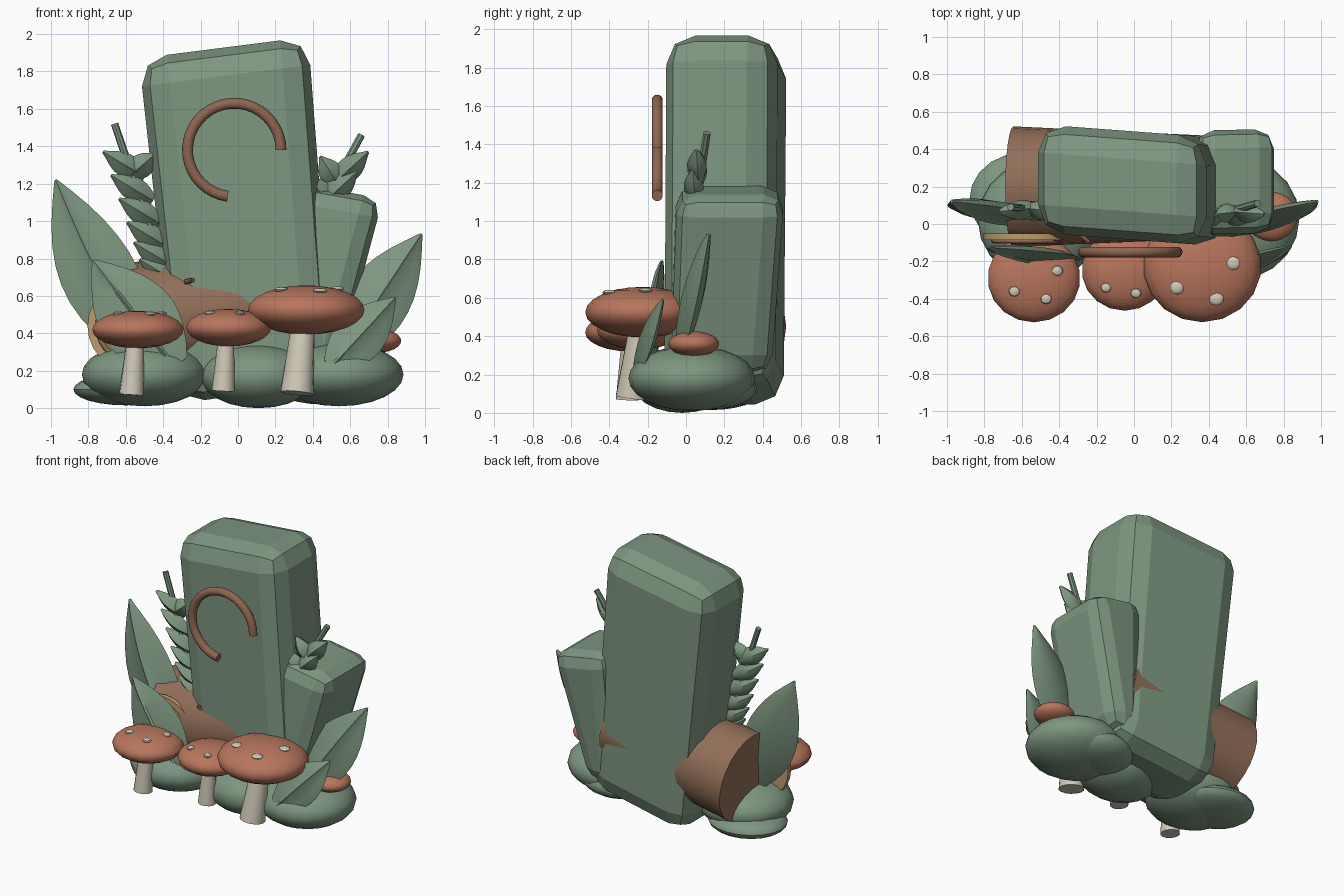
import bpy, bmesh, math
from mathutils import Vector, Matrix

if "Cube" in bpy.data.objects:
    bpy.data.objects.remove(bpy.data.objects["Cube"])


def material(name, rgb):
    m = bpy.data.materials.new(name)
    m.diffuse_color = (*rgb, 1)
    m.use_nodes = True
    m.node_tree.nodes["Principled BSDF"].inputs["Base Color"].default_value = m.diffuse_color
    return m


GREEN = material("moss_green", (0.208, 0.305, 0.215))
RED = material("cap_red", (0.48, 0.18, 0.11))
BARK = material("bark_brown", (0.285, 0.158, 0.098))
VINE = material("vine_brown", (0.275, 0.13, 0.082))
TAN = material("cut_wood", (0.50, 0.33, 0.16))
CREAM = material("stalk_cream", (0.62, 0.58, 0.47))


def finish(name, bm, mat, smooth=True):
    bmesh.ops.recalc_face_normals(bm, faces=bm.faces)
    me = bpy.data.meshes.new(name)
    bm.to_mesh(me)
    bm.free()
    me.materials.append(mat)
    ob = bpy.data.objects.new(name, me)
    bpy.context.collection.objects.link(ob)
    if smooth:
        bpy.ops.object.select_all(action='DESELECT')
        ob.select_set(True)
        bpy.context.view_layer.objects.active = ob
        bpy.ops.object.shade_smooth_by_angle(angle=math.radians(35))
    return ob


def block(name, outline, y_front, y_back, bevel, skew):
    """Bevelled stone: outline is (x, z) from bottom left, y pairs are (bottom, top)."""
    bm = bmesh.new()
    ends = []
    for ys in (y_front, y_back):
        ends.append([bm.verts.new((x, ys[i // 2] + skew * x, z))
                     for i, (x, z) in enumerate(outline)])
    bm.faces.new(ends[0])
    bm.faces.new(ends[1][::-1])
    for i in range(4):
        j = (i + 1) % 4
        bm.faces.new((ends[0][i], ends[1][i], ends[1][j], ends[0][j]))
    bmesh.ops.recalc_face_normals(bm, faces=bm.faces)
    bmesh.ops.bevel(bm, geom=bm.edges[:], offset=bevel, segments=2,
                    profile=0.5, affect='EDGES')
    return finish(name, bm, GREEN, False)


def blob(name, centre, radii, mat, seg=20, rings=12):
    bm = bmesh.new()
    mtx = Matrix.Translation(centre) @ Matrix.Diagonal((*radii, 1))
    bmesh.ops.create_uvsphere(bm, u_segments=seg, v_segments=rings, radius=1, matrix=mtx)
    return finish(name, bm, mat)


def rod(name, a, b, r1, r2, mat, seg=12):
    a, b = Vector(a), Vector(b)
    bm = bmesh.new()
    mtx = Matrix.Translation((a + b) / 2) @ (b - a).to_track_quat('Z', 'Y').to_matrix().to_4x4()
    bmesh.ops.create_cone(bm, cap_ends=True, segments=seg, radius1=r1, radius2=r2,
                          depth=(b - a).length, matrix=mtx)
    return finish(name, bm, mat)


def leaf(name, base, tip, width, thick=0.03, bow=0.0, n=10):
    """Pointed, padded leaf facing the front, with a raised midrib."""
    base, tip = Vector(base), Vector(tip)
    axis = (tip - base).normalized()
    side = axis.cross(Vector((0, 1, 0))).normalized()
    out = side.cross(axis).normalized()
    if out.y > 0:
        out.negate()
    bm = bmesh.new()
    rows = []
    for i in range(n + 1):
        t = i / n
        w = width / 2 * max(math.sin(math.pi * (0.12 + 0.88 * t)) ** 0.9, 0.04) if t < 1 else 0.008
        h = thick * (0.2 + 0.8 * math.sin(math.pi * t))
        c = base.lerp(tip, t) + side * bow * math.sin(math.pi * t)
        rib = min(w * 0.2, 0.012)
        ring = (c - side * w, c - side * w * 0.6 + out * h * 0.6, c - side * rib + out * h,
                c + out * (h + rib), c + side * rib + out * h,
                c + side * w * 0.6 + out * h * 0.6, c + side * w,
                c + side * w * 0.55 - out * h * 0.75, c - out * h,
                c - side * w * 0.55 - out * h * 0.75)
        rows.append([bm.verts.new(p) for p in ring])
    for a, b in zip(rows, rows[1:]):
        for k in range(10):
            j = (k + 1) % 10
            bm.faces.new((a[k], a[j], b[j], b[k]))
    bm.faces.new(rows[0])
    bm.faces.new(rows[-1])
    return finish(name, bm, GREEN)


def arc_tube(name, centre, major, minor, sweep, mat, n=28, seg=14):
    """Tube bent around the y axis."""
    bm = bmesh.new()
    rows = []
    for i in range(n + 1):
        a = sweep * i / n
        d = Vector((math.cos(a), 0, math.sin(a)))
        rows.append([bm.verts.new(Vector(centre) + d * (major + minor * math.cos(q))
                                  + Vector((0, minor * math.sin(q), 0)))
                     for q in (math.tau * k / seg for k in range(seg))])
    for a, b in zip(rows, rows[1:]):
        for k in range(seg):
            j = (k + 1) % seg
            bm.faces.new((a[k], a[j], b[j], b[k]))
    bm.faces.new(rows[0])
    bm.faces.new(rows[-1])
    return finish(name, bm, mat)


# standing stones
block("tall_stone", [(-0.325, 0.02), (0.515, 0.15), (0.375, 1.985), (-0.53, 1.87)],
      (-0.085, -0.085), (0.495, 0.495), 0.15, -0.075)
block("short_stone", [(0.28, 0.20), (0.53, 0.20), (0.775, 1.12), (0.33, 1.20)],
      (-0.09, -0.06), (0.435, 0.50), 0.105, 0.02)

# curled vine on the tall stone
arc_tube("curled_vine", (-0.02, -0.15, 1.38), 0.25, 0.029, math.radians(262), VINE)

# fallen log with its cut rings
rod("log", (-0.645, 0.20, 0.45), (0.38, 0.197, 0.59), 0.322, 0.276, BARK, 24)
rod("cut_disc", (-0.56, -0.05, 0.44), (-0.56, -0.085, 0.44), 0.245, 0.245, TAN, 24)
for i, r in enumerate((0.19, 0.11)):
    arc_tube(f"growth_ring_{i}", (-0.56, -0.09, 0.44), r, 0.014, math.tau, BARK)
rod("twig", (-0.28, -0.06, 0.675), (-0.24, -0.10, 0.685), 0.014, 0.012, VINE, 8)

# moss mounds
mounds = [((-0.50, 0.02, 0.18), (0.335, 0.32, 0.17)),
          ((-0.60, 0.13, 0.10), (0.28, 0.25, 0.085)),
          ((0.11, -0.02, 0.17), (0.31, 0.27, 0.17)),
          ((0.54, 0.03, 0.18), (0.345, 0.33, 0.17)),
          ((0.45, 0.14, 0.13), (0.27, 0.23, 0.11))]
for i, (c, r) in enumerate(mounds):
    blob(f"moss_mound_{i}", c, r, GREEN)

# mushrooms: cap centre, radius, half height, stalk foot, stalk radius, spots (x, y)
mushrooms = [
    ((-0.535, -0.29, 0.42), 0.248, 0.10, (-0.57, -0.30, 0.07), 0.066,
     [(-0.41, -0.25), (-0.64, -0.36), (-0.47, -0.40)]),
    ((-0.05, -0.245, 0.43), 0.23, 0.10, (-0.08, -0.25, 0.09), 0.062,
     [(-0.15, -0.34), (0.01, -0.37)]),
    ((0.365, -0.225, 0.525), 0.316, 0.132, (0.315, -0.28, 0.08), 0.088,
     [(0.53, -0.21), (0.23, -0.34), (0.44, -0.40)]),
    ((0.735, 0.04, 0.36), 0.14, 0.065, (0.72, 0.04, 0.15), 0.04, []),
]
for i, (c, r, h, foot, sr, spots) in enumerate(mushrooms):
    blob(f"mushroom_cap_{i}", c, (r, r * 0.95, h), RED, 18, 12)
    rod(f"mushroom_stalk_{i}", foot, (c[0] - 0.01, c[1], c[2]), sr, sr * 0.65, CREAM, 14)
    for k, (x, y) in enumerate(spots):
        d = ((x - c[0]) / r) ** 2 + ((y - c[1]) / (r * 0.95)) ** 2
        z = c[2] + h * math.sqrt(max(0, 1 - d))
        blob(f"cap_spot_{i}_{k}", (x, y, z), (r * 0.125, r * 0.115, 0.014), CREAM, 10, 6)

# broad leaves
leaf("broad_leaf_left", (-0.51, 0.02, 0.30), (-0.975, 0.12, 1.22), 0.41, 0.055, 0.025)
leaf("front_leaf_left", (-0.34, -0.19, 0.22), (-0.775, -0.125, 0.79), 0.42, 0.04)
leaf("broad_leaf_right", (0.55, -0.04, 0.28), (0.98, 0.12, 0.93), 0.35, 0.05)
leaf("front_leaf_right", (0.50, -0.26, 0.22), (0.84, -0.12, 0.59), 0.27, 0.035)


def sprig(name, foot, top, left_levels, right_levels, left, right, back):
    """Stem with plump leaflets on each side at fractions along it."""
    foot, top = Vector(foot), Vector(top)
    rod(name + "_stem", foot, top, 0.024, 0.02, GREEN, 8)
    for tag, levels, d, root in (("left", left_levels, Vector(left), back),
                                 ("right", right_levels, Vector(right), 0.05)):
        for i, t in enumerate(levels):
            p = foot.lerp(top, t)
            leaf(f"{name}_leaflet_{tag}_{i}", p - d * root, p + d * 0.85, 0.13, 0.045)


# leafy sprigs either side of the tall stone
sprig("left_sprig", (-0.355, 0.07, 0.62), (-0.66, 0.09, 1.52),
      [0.10, 0.20, 0.32, 0.46, 0.60, 0.74], [0.70], (-0.165, -0.02, 0.10),
      (0.15, -0.01, 0.13), 0.5)
sprig("right_sprig", (0.42, 0.04, 1.02), (0.66, 0.11, 1.46),
      [0.20, 0.44], [0.20, 0.44], (-0.10, -0.02, 0.155), (0.20, -0.02, 0.185), 0.2)
